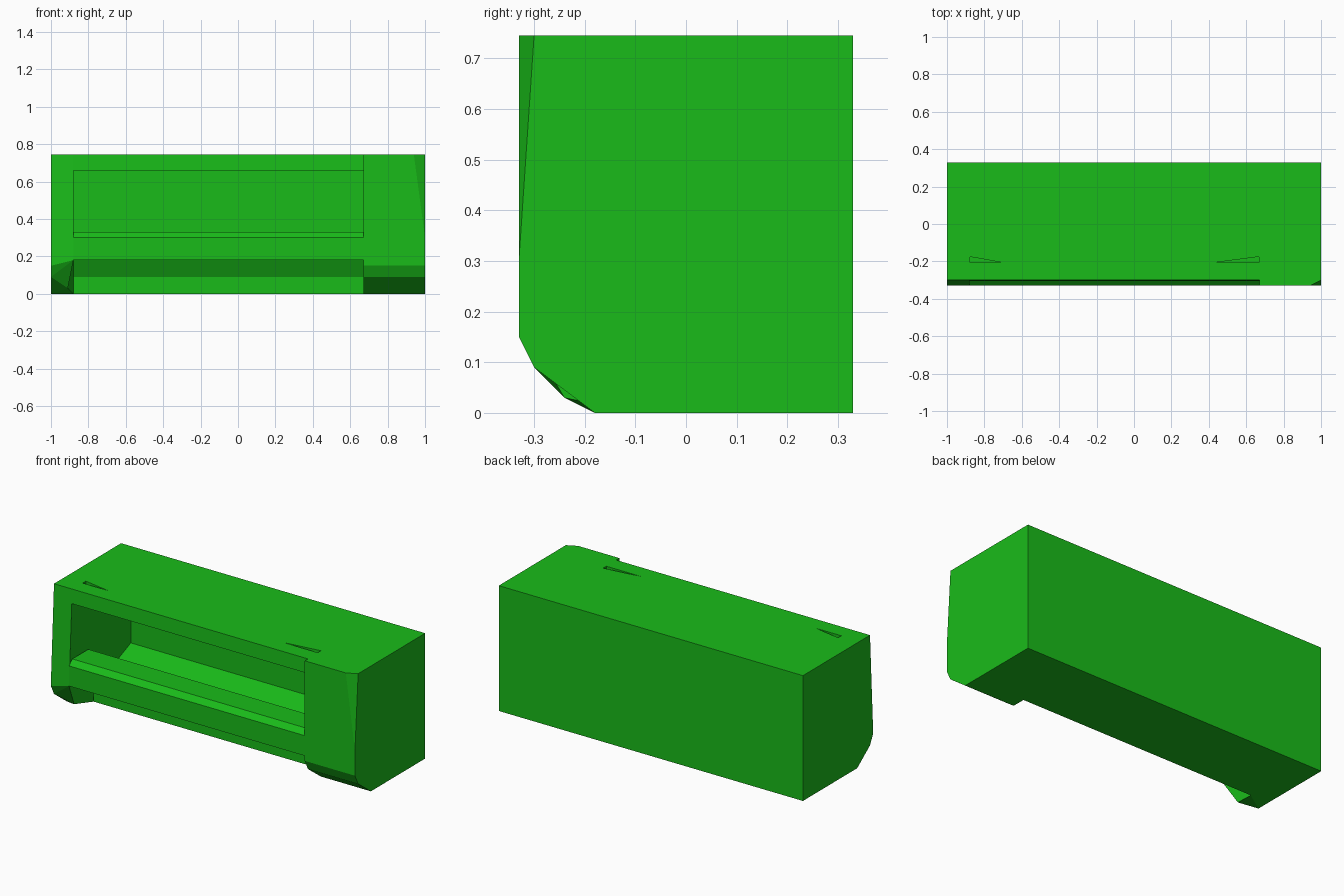
import bpy, bmesh
from mathutils import Vector

if "Cube" in bpy.data.objects:
    bpy.data.objects.remove(bpy.data.objects["Cube"])

TOP, BACK = 0.745, 0.33

green = bpy.data.materials.new("green_paint")
green.diffuse_color = (0.01, 0.5, 0.01, 1)
green.use_nodes = True
green.node_tree.nodes["Principled BSDF"].inputs["Base Color"].default_value = green.diffuse_color


def to_object(bm, name):
    bmesh.ops.recalc_face_normals(bm, faces=bm.faces)
    mesh = bpy.data.meshes.new(name)
    bm.to_mesh(mesh)
    bm.free()
    mesh.materials.append(green)
    obj = bpy.data.objects.new(name, mesh)
    bpy.context.collection.objects.link(obj)
    return obj


def loft(left, right):
    """Join two matching outlines of (x, y, z) points into a closed solid."""
    bm = bmesh.new()
    a = [bm.verts.new(p) for p in left]
    b = [bm.verts.new(p) for p in right]
    bm.faces.new(a)
    bm.faces.new(b[::-1])
    for i in range(len(a)):
        j = (i + 1) % len(a)
        bm.faces.new((a[i], b[i], b[j], a[j]))
    return bm


def at_x(x, profile):
    return [(x, y, z) for y, z in profile]


# Middle section: hollow front with a shelf lip and sloping inner floor
middle_profile = [
    (-0.30, TOP), (-0.304, 0.66), (0.25, 0.66), (0.25, 0.215),
    (-0.05, 0.09), (-0.15, 0.33), (-0.30, 0.33), (-0.33, 0.30),
    (-0.33, 0.18), (-0.15, 0.18), (-0.10, 0.09), (-0.10, 0),
    (BACK, 0), (BACK, TOP),
]
middle = to_object(loft(at_x(-0.88, middle_profile), at_x(0.67, middle_profile)), "middle_section")

# Right end block, with the upper front corner sliced off
right_profile = [(-0.33, TOP), (-0.33, 0.15), (-0.30, 0.09), (-0.18, 0), (BACK, 0), (BACK, TOP)]
bm = loft(at_x(0.67, right_profile), at_x(1, right_profile))
p, q, r = Vector((0.94, -0.33, TOP)), Vector((1, -0.30, TOP)), Vector((1, -0.33, 0.30))
normal = (q - p).cross(r - p)
if normal.y > 0:
    normal.negate()
cut = bmesh.ops.bisect_plane(bm, geom=bm.verts[:] + bm.edges[:] + bm.faces[:],
                             plane_co=p, plane_no=normal, clear_outer=True)
bmesh.ops.holes_fill(bm, edges=[e for e in bm.edges if e.is_boundary])
to_object(bm, "right_end_block")

# Left end block, narrow, with a twisted foot corner
left_outer = at_x(-1, [(-0.30, TOP), (-0.33, 0.15), (-0.30, 0.09), (-0.18, 0), (BACK, 0), (BACK, TOP)])
left_inner = [(-0.88, -0.30, TOP), (-0.88, -0.33, 0.18), (-0.91, -0.24, 0.03),
              (-0.88, -0.10, 0), (-0.88, BACK, 0), (-0.88, BACK, TOP)]
bm = loft(left_outer, left_inner)
bmesh.ops.triangulate(bm, faces=[f for f in bm.faces if abs(f.calc_center_median().x + 0.94) < 0.03
                                 and f.calc_center_median().z < 0.15
                                 and f.calc_center_median().y < -0.1])
to_object(bm, "left_end_block")

# Small wedge-shaped slots in the top, near both ends
for name, x_end, x_tip in (("left_slot_cutter", -0.878, -0.71), ("right_slot_cutter", 0.668, 0.44)):
    outline = [(x_end, -0.175), (x_end, -0.205), (x_tip, -0.205)]
    cutter = to_object(loft([(x, y, TOP - 0.03) for x, y in outline],
                            [(x, y, TOP + 0.05) for x, y in outline]), name)
    cutter.hide_render = True
    cutter.hide_set(True)
    mod = middle.modifiers.new(name, 'BOOLEAN')
    mod.operation = 'DIFFERENCE'
    mod.solver = 'EXACT'
    mod.object = cutter
